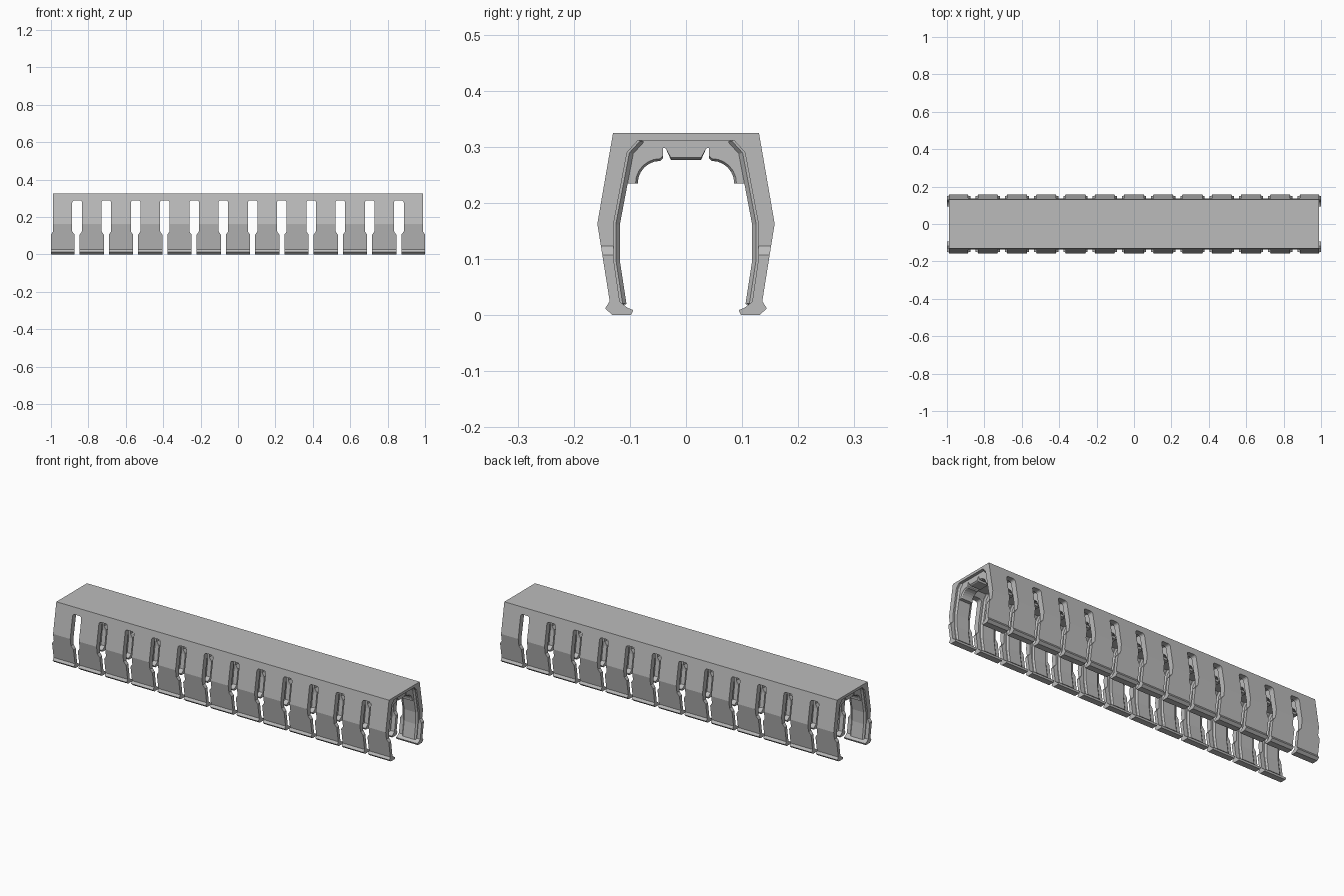
import bpy, bmesh, math

if "Cube" in bpy.data.objects:
    bpy.data.objects.remove(bpy.data.objects["Cube"])

PITCH = 0.1564
CENTRES = [PITCH * k for k in range(-6, 7)]

grey = bpy.data.materials.new("plain grey")
grey.use_nodes = True
COLOUR = (0.5, 0.5, 0.5, 1)
grey.diffuse_color = COLOUR
grey.node_tree.nodes["Principled BSDF"].inputs["Base Color"].default_value = COLOUR


def loft(bm, rings):
    """Join equal-length rings of 3D points into a closed solid."""
    rows = [[bm.verts.new(p) for p in ring] for ring in rings]
    n = len(rows[0])
    for a, b in zip(rows, rows[1:]):
        for i in range(n):
            j = (i + 1) % n
            bm.faces.new((a[i], a[j], b[j], b[i]))
    bm.faces.new(rows[0][::-1])
    bm.faces.new(rows[-1])


def along_x(x, profile):
    return [(x, y, z) for y, z in profile]


def along_y(y, profile):
    return [(x, y, z) for x, z in profile]


def finish(name, bm):
    bmesh.ops.recalc_face_normals(bm, faces=bm.faces)
    mesh = bpy.data.meshes.new(name)
    bm.to_mesh(mesh)
    bm.free()
    mesh.materials.append(grey)
    obj = bpy.data.objects.new(name, mesh)
    bpy.context.collection.objects.link(obj)
    return obj


# Channel shell: half profile from top centre out, down, round the lip, back up
outer = [(0.13, 0.325), (0.158, 0.163), (0.136, 0.025), (0.144, 0.012), (0.131, 0),
         (0.098, 0), (0.094, 0.009), (0.104, 0.013), (0.118, 0.024)]
inner = [(0.129, 0.1), (0.129, 0.163), (0.105, 0.29), (0.086, 0.311)]
half = outer + inner
bm = bmesh.new()
full = half + [(-y, z) for y, z in reversed(half)]
loft(bm, [along_x(-1, full), along_x(1, full)])
shell = finish("channel_shell", bm)

# Slots with rounded tops and narrow necks, plus the stepped ends
WIDE, NECK, TOP, R = 0.026, 0.013, 0.289, 0.012
edge = [(NECK, -0.05), (NECK, 0.105), (WIDE, 0.123)]
for i in range(4):
    a = math.radians(30 * i)
    edge.append((WIDE - R + R * math.cos(a), TOP - R + R * math.sin(a)))
slot = edge + [(-x, z) for x, z in reversed(edge)]
bm = bmesh.new()
for c in CENTRES[:-1]:
    prof = [(c + PITCH / 2 + x, z) for x, z in slot]
    loft(bm, [along_y(-0.3, prof), along_y(0.3, prof)])
for s in (-1, 1):
    prof = [(s * x, z) for x, z in
            [(1.002, 0.105), (0.988, 0.123), (0.988, 0.4), (1.1, 0.4), (1.1, 0.105)]]
    loft(bm, [along_y(-0.3, prof), along_y(0.3, prof)])
cutter = finish("slot_cutter", bm)
cutter.hide_render = True
mod = shell.modifiers.new("slots", "BOOLEAN")
mod.operation = "DIFFERENCE"
mod.solver = "EXACT"
mod.object = cutter
bpy.context.view_layer.objects.active = shell
bpy.ops.object.modifier_apply(modifier=mod.name)
bpy.data.objects.remove(cutter)


def rib_profile(side, depth):
    """Strip on the inside of a finger, sunk slightly into the wall."""
    back = [(0.119, 0.016), (0.132, 0.1), (0.132, 0.163), (0.107, 0.295), (0.088, 0.315)]
    front = [(0.117, 0.022), (0.129, 0.1), (0.129, 0.163), (0.105, 0.29), (0.086, 0.311)]
    front = [(y - depth, z - depth * 0.2) for y, z in reversed(front)]
    return [(side * y, z) for y, z in back + front]


# Drafted finger ribs
bm = bmesh.new()
for c in CENTRES:
    for side in (-1, 1):
        loft(bm, [along_x(c + x, rib_profile(side, d)) for x, d in
                  [(-0.042, 0.004), (-0.034, 0.011), (0.034, 0.011), (0.042, 0.004)]])
finish("finger_ribs", bm)


def gusset_profile(side, r):
    """Corner bracket with a concave quarter-round underside."""
    pts = [(0.046 + r * math.cos(math.radians(a)), 0.235 + r * math.sin(math.radians(a)))
           for a in range(0, 91, 15)]
    pts += [(0.041, 0.24 + r), (0.041, 0.299), (0.08, 0.312), (0.1, 0.3), (0.113, 0.235)]
    return [(side * y, z) for y, z in pts]


# Corner gussets
bm = bmesh.new()
for c in CENTRES:
    for side in (-1, 1):
        loft(bm, [along_x(c + x, gusset_profile(side, r)) for x, r in
                  [(-0.034, 0.044), (-0.028, 0.04), (0.028, 0.04), (0.034, 0.044)]])
finish("corner_gussets", bm)


def stop_profile(drop):
    right = [(0.086, 0.312), (0.036, 0.297), (0.027, drop)]
    return right + [(-y, z) for y, z in reversed(right)]


# Central blocks under the top
bm = bmesh.new()
for c in CENTRES:
    loft(bm, [along_x(c + x, stop_profile(d)) for x, d in
              [(-0.034, 0.281), (-0.028, 0.277), (0.028, 0.277), (0.034, 0.281)]])
finish("centre_blocks", bm)
